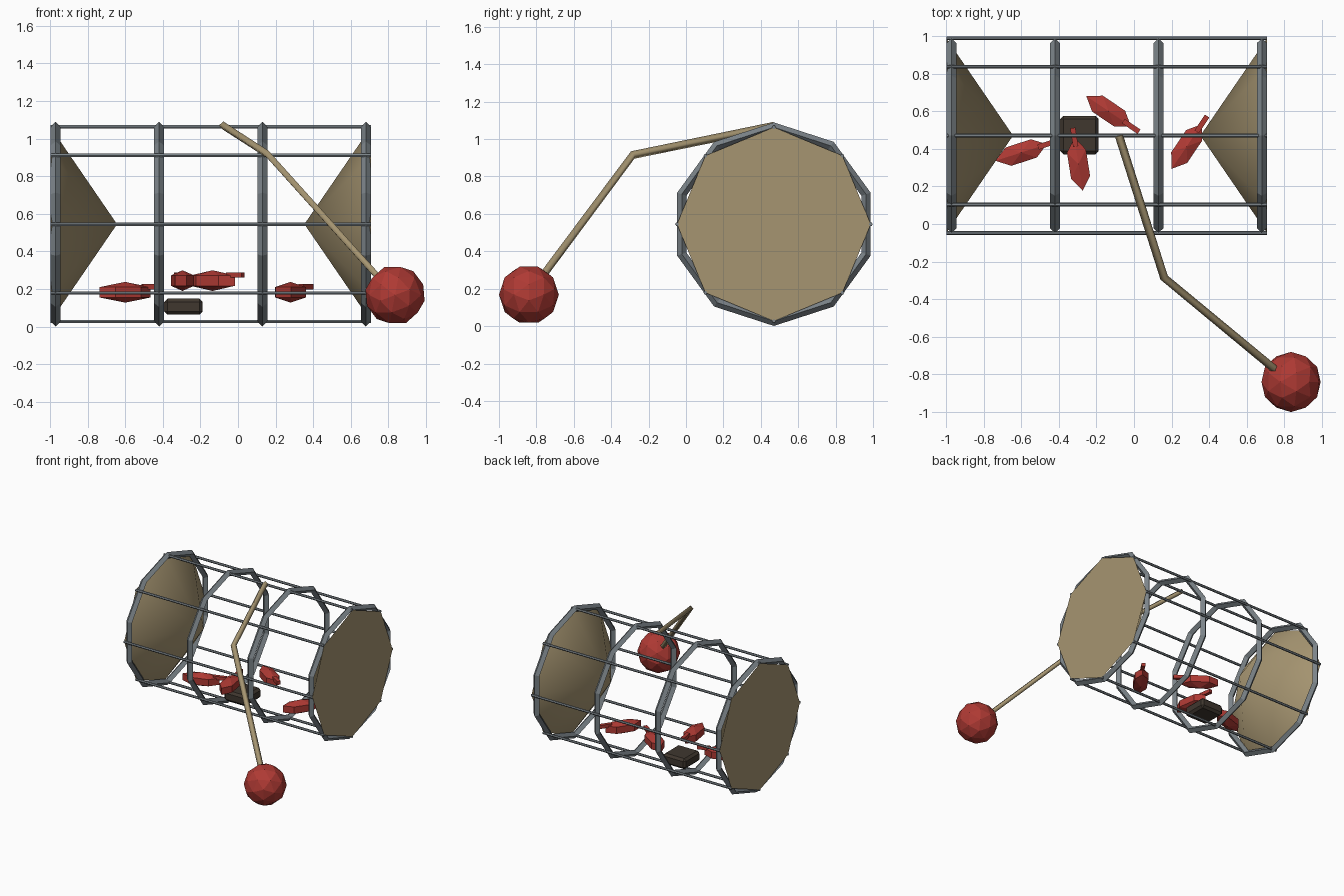
import bpy
from math import radians, pi, sin, cos
from mathutils import Matrix

if "Cube" in bpy.data.objects:
    bpy.data.objects.remove(bpy.data.objects["Cube"])


def material(name, rgb):
    m = bpy.data.materials.new(name)
    m.use_nodes = True
    m.diffuse_color = (*rgb, 1)
    m.node_tree.nodes["Principled BSDF"].inputs["Base Color"].default_value = (*rgb, 1)
    return m


STEEL = material("grey_steel", (0.20, 0.23, 0.25))
TAN = material("tan_net", (0.38, 0.30, 0.165))
RED = material("red_shell", (0.43, 0.042, 0.034))
BROWN = material("dark_bait", (0.05, 0.038, 0.028))

# Cage layout: the axis runs along x
MID_X, MID_Y, MID_Z = -0.145, 0.47, 0.545
HALF, RADIUS = 0.853, 0.518


def finish(name, mat):
    ob = bpy.context.object
    ob.name = name
    ob.data.materials.append(mat)
    return ob


# Four hoops
for i in range(4):
    bpy.ops.mesh.primitive_torus_add(
        major_segments=10, minor_segments=4, major_radius=RADIUS, minor_radius=0.026,
        location=(MID_X + (i - 1.5) * 0.55, MID_Y, MID_Z), rotation=(0, pi / 2, 0))
    finish(f"hoop_{i + 1}", STEEL)

# Eight lengthwise bars
for i in range(8):
    a = i * pi / 4
    bpy.ops.mesh.primitive_cylinder_add(
        vertices=6, radius=0.01, depth=2 * HALF, rotation=(0, pi / 2, 0),
        location=(MID_X, MID_Y + RADIUS * cos(a), MID_Z + RADIUS * sin(a)))
    finish(f"cage_bar_{i + 1}", STEEL)

# Inward funnel at each end
DEPTH = 0.355
for name, side in (("left_funnel", 1), ("right_funnel", -1)):
    bpy.ops.mesh.primitive_cone_add(
        vertices=8, radius1=RADIUS, radius2=0, depth=DEPTH, rotation=(0, -side * pi / 2, 0),
        location=(MID_X + side * (HALF - DEPTH / 2), MID_Y, MID_Z))
    finish(name, TAN)
    bpy.ops.object.shade_smooth_by_angle(angle=radians(50))

# Rope from the cage top to the float
curve = bpy.data.curves.new("rope", "CURVE")
curve.dimensions = "3D"
curve.bevel_depth = 0.022
curve.bevel_resolution = 0
curve.use_fill_caps = True
spline = curve.splines.new("POLY")
path = [(-0.08, 0.47, 1.07), (0.16, -0.285, 0.915), (0.83, -0.84, 0.17)]
spline.points.add(len(path) - 1)
for point, co in zip(spline.points, path):
    point.co = (*co, 1)
rope = bpy.data.objects.new("rope", curve)
bpy.context.collection.objects.link(rope)
curve.materials.append(TAN)

# Float
bpy.ops.mesh.primitive_ico_sphere_add(
    subdivisions=2, radius=0.16, location=(0.835, -0.84, 0.168),
    rotation=(0, radians(37.4), 0))
finish("float", RED)

# Bait box
bpy.ops.mesh.primitive_cube_add(size=1, location=(-0.29, 0.473, 0.107))
bait = finish("bait_box", BROWN)
bait.data.transform(Matrix.Diagonal((0.205, 0.205, 0.086, 1)))
bevel = bait.modifiers.new("chamfer", "BEVEL")
bevel.width = 0.018
bevel.segments = 1


# Catch: faceted body with a slim tail
def crayfish(index, x, y, z, heading):
    turn = Matrix.Translation((x, y, z)) @ Matrix.Rotation(radians(heading), 4, "Z")
    bpy.ops.mesh.primitive_uv_sphere_add(segments=6, ring_count=3, radius=1)
    body = finish(f"catch_body_{index}", RED)
    # Point one corner of the hexagon along the heading
    corner = max(body.data.vertices, key=lambda v: v.co.xy.length).co
    align = Matrix.Rotation(-corner.xy.angle_signed((1, 0)) * -1, 4, "Z")
    if abs((align @ corner).y) > 0.01:
        align.invert()
    body.data.transform(Matrix.Diagonal((0.165, 0.068, 0.055, 1)) @ align)
    body.matrix_world = turn
    bpy.ops.mesh.primitive_cube_add(size=1)
    tail = finish(f"catch_tail_{index}", RED)
    tail.data.transform(Matrix.Translation((0.145, 0, 0.03))
                        @ Matrix.Diagonal((0.1, 0.028, 0.028, 1)))
    tail.matrix_world = turn


crayfish(1, -0.60, 0.38, 0.183, 18)
crayfish(2, -0.295, 0.318, 0.245, 99)
crayfish(3, -0.135, 0.60, 0.245, -34)
crayfish(4, 0.28, 0.412, 0.183, 56)
